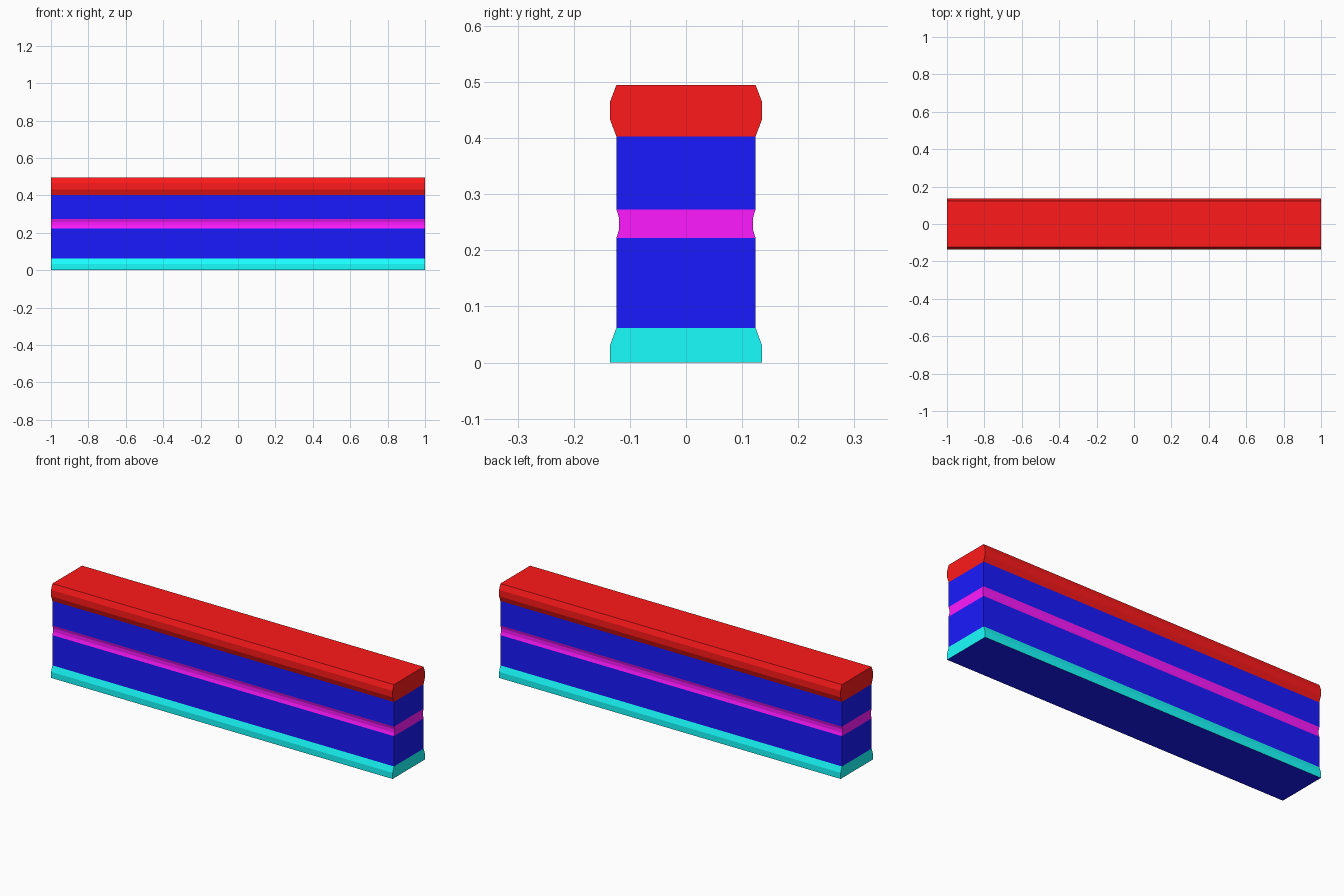
import bpy, bmesh

if "Cube" in bpy.data.objects:
    bpy.data.objects.remove(bpy.data.objects["Cube"])

LENGTH = 2.0


def material(name, rgb):
    m = bpy.data.materials.new(name)
    m.diffuse_color = (*rgb, 1)
    m.use_nodes = True
    m.node_tree.nodes["Principled BSDF"].inputs["Base Color"].default_value = m.diffuse_color
    return m


red = material("red", (1, 0.01, 0.01))
blue = material("blue", (0.01, 0.01, 1))
magenta = material("magenta", (1, 0.01, 1))
cyan = material("cyan", (0.01, 1, 1))


def course(name, side, mat, top=False, bottom=None):
    """Extrude a mirrored (half width, z) profile along x.
    Joints between courses stay open; top / bottom add outer caps."""
    profile = [(y, z) for y, z in side] + [(-y, z) for y, z in reversed(side)]
    n, k = len(profile), len(side)
    bm = bmesh.new()
    left = [bm.verts.new((-LENGTH / 2, y, z)) for y, z in profile]
    right = [bm.verts.new((LENGTH / 2, y, z)) for y, z in profile]
    bm.faces.new(left[::-1])
    bm.faces.new(right)
    for i in range(n):
        if (i == k - 1 and not top) or (i == n - 1 and not bottom):
            continue
        j = (i + 1) % n
        f = bm.faces.new((left[i], left[j], right[j], right[i]))
        if i == n - 1:
            f.material_index = 1
    # the profile runs counter-clockwise seen from +x
    mesh = bpy.data.meshes.new(name)
    bm.to_mesh(mesh)
    bm.free()
    mesh.materials.append(mat)
    if bottom:
        mesh.materials.append(bottom)
    ob = bpy.data.objects.new(name, mesh)
    bpy.context.collection.objects.link(ob)
    return ob


W, LIP, GROOVE = 0.124, 0.135, 0.119

# Flared foot with a blue underside
course("plinth", [(LIP, 0), (LIP, 0.032), (W, 0.062)], cyan, bottom=blue)
# Plain wall faces either side of the groove
course("lower_wall", [(W, 0.062), (W, 0.222)], blue)
course("upper_wall", [(W, 0.273), (W, 0.403)], blue)
# Shallow concave band
course("groove_band", [(W, 0.222), (GROOVE, 0.238), (GROOVE, 0.257), (W, 0.273)], magenta)
# Bevelled cap
course("coping", [(W, 0.403), (LIP, 0.432), (LIP, 0.466), (W, 0.495)], red, top=True)
